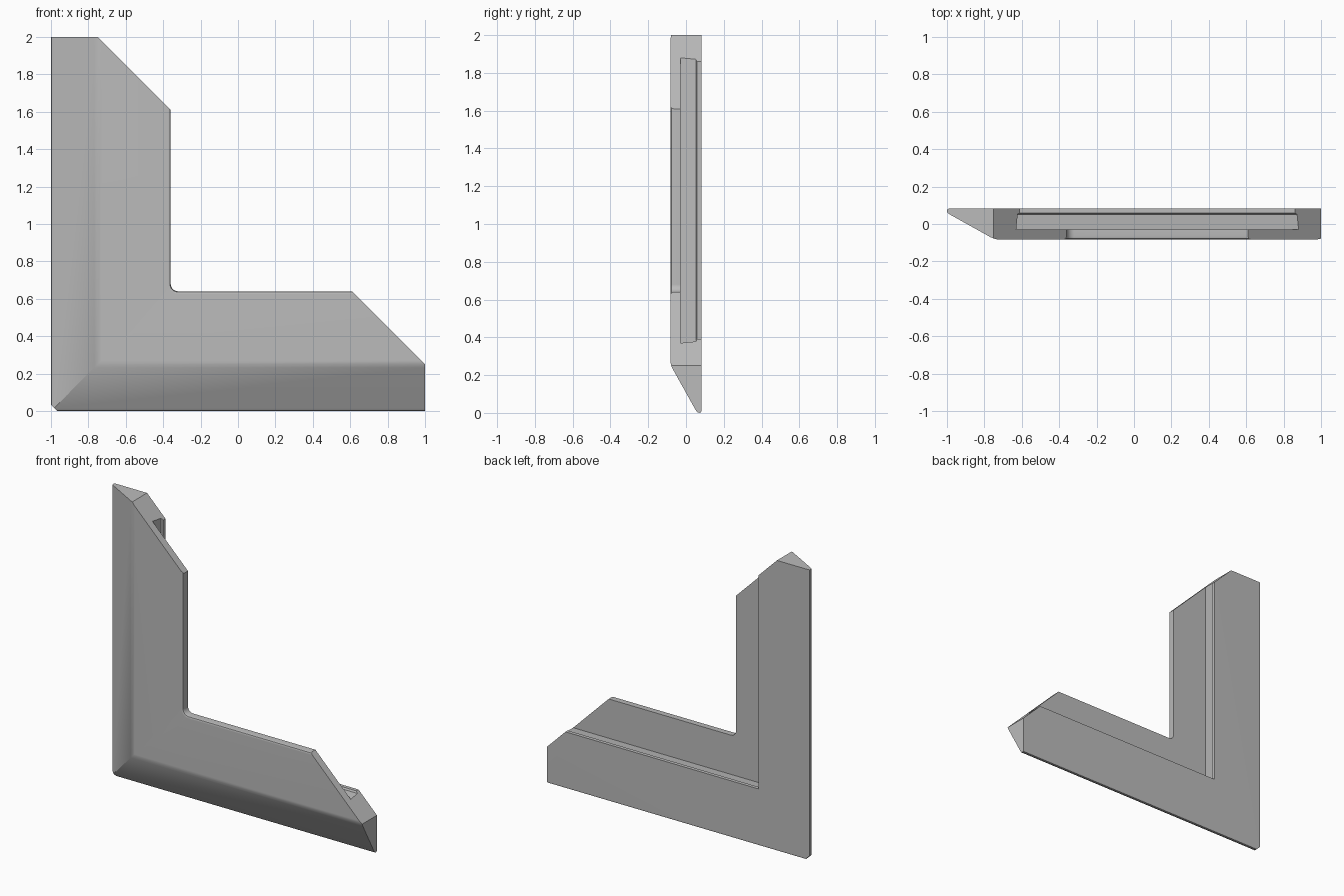
import bpy, bmesh, math
from mathutils import Vector

cube = bpy.data.objects.get("Cube")
if cube:
    bpy.data.objects.remove(cube, do_unlink=True)

# One flat grey for the whole bracket
grey = bpy.data.materials.new("plain grey")
grey.use_nodes = True
colour = (0.5, 0.5, 0.5, 1)
grey.diffuse_color = colour
grey.node_tree.nodes["Principled BSDF"].inputs["Base Color"].default_value = colour

FRONT, BACK = -0.0825, 0.0825
LENGTH, LIP, FILLET, STEPS = 2.0, 0.64, 0.04, 6

# Cross-section: distance in from the outer edge, depth
profile = [
    (0.012, BACK), (0.003, 0.079), (0, 0.07),                  # rounded outer tip
    (0.003, 0.06), (0.015, 0.051),
    (0.232, -0.070), (0.25, -0.078), (0.27, FRONT),            # soft ridge
    (LIP - 0.015, FRONT), (LIP - 0.004, -0.078), (LIP, -0.067),  # front lip
    (LIP, -0.03), (0.37, -0.03),                               # rebate behind lip
    (0.378, 0.052), (0.39, 0.058), (0.39, BACK),               # undercut back edge
]


def corner_point(d, t):
    """Mitred corner, rounded concentrically where the lip turns."""
    if d < LIP - 0.02:
        return d, d
    centre = LIP + FILLET
    a = math.pi * (1 + t / 2)
    return centre + (centre - d) * math.cos(a), centre + (centre - d) * math.sin(a)


def ring(bm, place):
    verts = []
    for d, y in profile:
        u, w = place(d)
        verts.append(bm.verts.new((u - 1, y, w)))
    return verts


def cut(bm, offset, direction):
    """Slice along a 45 degree plane and close the ends."""
    normal = Vector((1, 0, 1)).normalized() * direction
    bmesh.ops.bisect_plane(bm, geom=bm.verts[:] + bm.edges[:] + bm.faces[:],
                           dist=1e-5, plane_co=(offset, 0, 0), plane_no=normal,
                           clear_outer=True)
    bmesh.ops.holes_fill(bm, edges=[e for e in bm.edges if e.is_boundary], sides=0)


# Sweep the section up one arm, round the corner and along the other
bm = bmesh.new()
rings = [ring(bm, lambda d: (d, LENGTH))]
for i in range(STEPS + 1):
    rings.append(ring(bm, lambda d, t=i / STEPS: corner_point(d, t)))
rings.append(ring(bm, lambda d: (LENGTH, d)))
n = len(profile)
for a, b in zip(rings, rings[1:]):
    for i in range(n):
        j = (i + 1) % n
        bm.faces.new((a[i], a[j], b[j], b[i]))
bm.faces.new(rings[0])
bm.faces.new(rings[-1][::-1])
bmesh.ops.remove_doubles(bm, verts=bm.verts[:], dist=1e-5)

cut(bm, 1.25, 1)       # slanted arm ends
cut(bm, -0.965, -1)    # clipped outer corner
bmesh.ops.recalc_face_normals(bm, faces=bm.faces[:])

mesh = bpy.data.meshes.new("corner_bracket")
bm.to_mesh(mesh)
bm.free()
mesh.materials.append(grey)
bracket = bpy.data.objects.new("corner_bracket", mesh)
bpy.context.collection.objects.link(bracket)

# Smooth the rounded edges while keeping the big faces flat
bpy.context.view_layer.objects.active = bracket
bracket.select_set(True)
bpy.ops.object.shade_smooth_by_angle(angle=math.radians(35))
weighted = bracket.modifiers.new("flat_face_normals", "WEIGHTED_NORMAL")
weighted.keep_sharp = True
